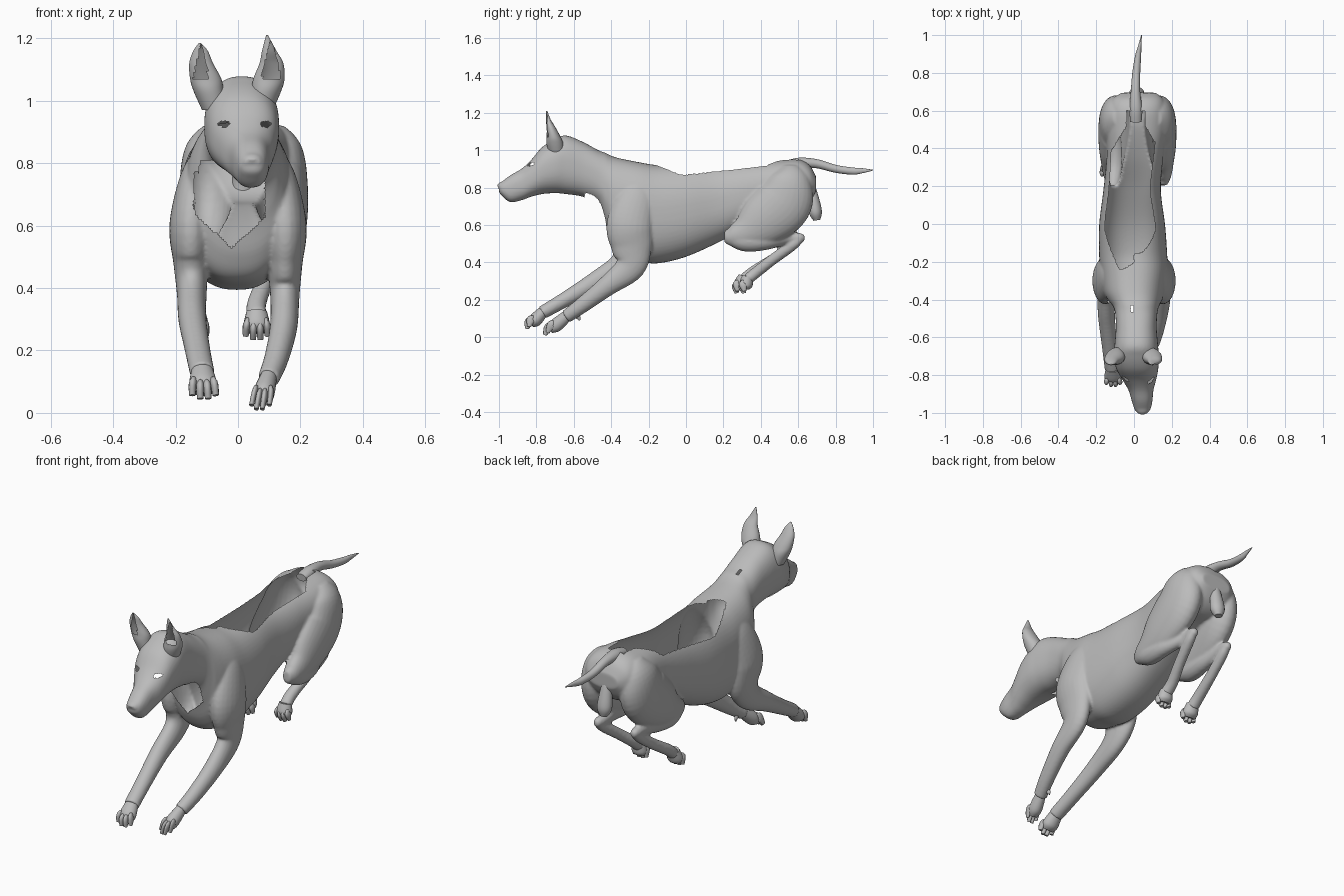
import bpy, bmesh, math
from mathutils import Vector

start_cube = bpy.data.objects.get("Cube")
if start_cube:
    bpy.data.objects.remove(start_cube, do_unlink=True)

grey = bpy.data.materials.new("coat_grey")
grey.use_nodes = True
tone = (0.5, 0.5, 0.5, 1)
grey.diffuse_color = tone
shader = next(n for n in grey.node_tree.nodes if n.type == 'BSDF_PRINCIPLED')
shader.inputs["Base Color"].default_value = tone
shader.inputs["Roughness"].default_value = 0.7


def smooth_path(rows, steps):
    """Catmull-Rom interpolation through every column of the rows."""
    padded = [rows[0]] + list(rows) + [rows[-1]]
    result = []
    for before, start, end, after in zip(padded, padded[1:], padded[2:], padded[3:]):
        for step in range(steps):
            t = step / steps
            result.append([
                b + t * ((c - a) / 2 + t * ((a - 2.5 * b + 2 * c - d / 2)
                                            + t * (1.5 * (b - c) + (d - a) / 2)))
                for a, b, c, d in zip(before, start, end, after)])
    result.append(list(rows[-1]))
    return result


def add_object(name, bm, cut=None):
    """Turn the bmesh into a smooth grey object, leaving out the cut faces."""
    bm.normal_update()
    if cut:
        gone = [f for f in bm.faces if cut(f.calc_center_median(), f.normal)]
        bmesh.ops.delete(bm, geom=gone, context='FACES')
    for face in bm.faces:
        face.smooth = len(face.verts) == 4
    mesh = bpy.data.meshes.new(name)
    bm.to_mesh(mesh)
    bm.free()
    mesh.materials.append(grey)
    obj = bpy.data.objects.new(name, mesh)
    bpy.context.collection.objects.link(obj)
    return obj


def loft(name, rows, sides=20, steps=6, axis=None, power=1.0, cut=None):
    """Skin through rows of (x, y, z, side radius, other radius)."""
    rows = smooth_path(rows, steps)
    centres = [Vector(row[:3]) for row in rows]
    bm = bmesh.new()
    rings = []
    for i, row in enumerate(rows):
        ahead = centres[min(i + 1, len(rows) - 1)]
        tangent = axis or (ahead - centres[max(i - 1, 0)]).normalized()
        side = Vector((1, 0, 0))
        side = (side - tangent * side.dot(tangent)).normalized()
        other = tangent.cross(side)
        ring = []
        for k in range(sides):
            angle = math.tau * k / sides
            u, v = (math.copysign(abs(f) ** power, f)
                    for f in (math.cos(angle), math.sin(angle)))
            ring.append(bm.verts.new(centres[i] + side * u * max(row[3], 0.002)
                                     + other * v * max(row[4], 0.002)))
        rings.append(ring)
    for low, high in zip(rings, rings[1:]):
        for k in range(sides):
            n = (k + 1) % sides
            bm.faces.new((low[k], low[n], high[n], high[k]))
    bm.faces.new(rings[0])
    bm.faces.new(rings[-1])
    bmesh.ops.recalc_face_normals(bm, faces=bm.faces)
    return add_object(name, bm, cut)


def fuse(name, parts, cut):
    """Melt overlapping solids into one skin, then open it."""
    bm = bmesh.new()
    for part in parts:
        bm.from_mesh(part.data)
        bpy.data.objects.remove(part, do_unlink=True)
    skin = add_object(name, bm)
    remesh = skin.modifiers.new("melt", 'REMESH')
    remesh.mode = 'VOXEL'
    remesh.voxel_size = 0.007
    relax = skin.modifiers.new("relax", 'SMOOTH')
    relax.iterations = 6
    graph = bpy.context.evaluated_depsgraph_get()
    bm = bmesh.new()
    bm.from_object(skin, graph)
    bpy.data.objects.remove(skin, do_unlink=True)
    return add_object(name, bm, cut)


def body_openings(c, normal):
    # Open back, narrowing between the hips
    rim = .868 + .11 * max(c.y, 0) + .4 * max(-.03 - c.y, 0) - (.035 if c.x < 0 else 0)
    front_edge = -.25 + .55 * max(c.x + .08, 0)
    half = max(.05, .18 - .6 * max(c.y - .3, 0))
    back = front_edge < c.y < .6 and c.z > rim and abs(c.x - .01) < half
    # Open throat, wider on the right
    throat = (-.54 < c.y < -.36 and .53 + .9 * abs(c.x + .02) < c.z < .77
              and -.14 < c.x < .085)
    cheek = -.66 < c.y < -.42 and .6 < c.z < .81 and -.13 < c.x < 0
    nape = abs(c.x + .01) < .2 * (c.y + .48) and c.y < -.43 and c.z > .9
    # Eye slits
    eyes = c.y < -.74 and any(
        (abs(c.x - x) / .018) ** 2 + (abs(c.z - .925) / .009) ** 2 < 1
        for x in (-.045, .088))
    return back or throat or cheek or nape or eyes


# Body, neck and head: y, x centre, top, bottom, half width
stations = [
    (-1, .045, .815, .775, .022), (-.985, .045, .83, .757, .04),
    (-.94, .043, .865, .722, .054), (-.88, .037, .9, .732, .066),
    (-.83, .029, .945, .75, .087), (-.77, .018, 1.015, .765, .11),
    (-.7, .012, 1.06, .77, .12), (-.64, .012, 1.078, .765, .115),
    (-.55, .012, 1.043, .75, .108), (-.47, .012, 1, .71, .112),
    (-.43, .01, .985, .6, .125), (-.4, .005, .97, .5, .145),
    (-.35, 0, .955, .43, .165), (-.25, 0, .935, .405, .178),
    (-.15, -.005, .92, .395, .18), (0, -.01, .92, .43, .174),
    (.18, -.01, .92, .51, .152), (.35, .005, .935, .6, .15),
    (.5, .015, .948, .66, .16), (.6, .018, .95, .68, .155),
    (.66, .02, .92, .72, .135), (.695, .025, .86, .78, .09)]
core = [loft("torso", [(x, y, (top + low) / 2, half, (top - low) / 2)
                       for y, x, top, low, half in stations],
             sides=56, steps=8, axis=Vector((0, 1, 0)), power=.84)]

# Nose pad
core.append(loft("nose", [(.045, -.955, .815, .02, .015), (.045, -.98, .808, .036, .025),
                          (.045, -1.002, .797, .026, .018)]))

# Front legs: lower leg paths differ between the two sides
forelegs = {
    "right": [(-.148, -.34, .385, .048, .075), (-.146, -.48, .3, .045, .053),
              (-.13, -.64, .205, .041, .041), (-.115, -.77, .13, .04, .036)],
    "left": [(.15, -.3, .375, .047, .08), (.146, -.42, .275, .044, .055),
             (.123, -.55, .175, .039, .043), (.098, -.64, .11, .035, .036)]}
for label, side in (("right", -1), ("left", 1)):
    shoulder = [(side * .1, -.22, .84, .03, .04), (side * .13, -.26, .75, .055, .1),
                (side * .15, -.3, .6, .07, .125), (side * .15, -.29, .48, .057, .11)]
    core.append(loft(label + "_front_leg", shoulder + forelegs[label], sides=24))

# Hind legs: x of knee, hock and foot, and shift of the foot along y
hind_feet = []
hip = .018
for label, side, hock, foot, shift in (("right", -1, -.115, -.137, 0),
                                       ("left", 1, .11, .06, .02)):
    knee = hip + side * .135
    core.append(loft(label + "_thigh", [
        (hip + side * .08, .56, .9, .05, .06), (hip + side * .11, .555, .83, .08, .12),
        (hip + side * .12, .52, .72, .086, .155), (hip + side * .13, .42, .63, .075, .14),
        (knee, .33, .565, .058, .1), (knee, .25, .54, .043, .06),
        (knee, .205, .54, .022, .03)], sides=28))
    core.append(loft(label + "_shank", [
        (knee, .22, .54, .03, .035), (knee, .31, .515, .05, .056),
        (knee - side * .005, .42, .515, .045, .05), (hock, .54, .53, .03, .033),
        (hock, .61, .53, .025, .027), (hock, .635, .53, .012, .014)]))
    core.append(loft(label + "_metatarsal", [
        (hock, .62, .54, .018, .016), (hock, .58, .5, .027, .028),
        ((hock + foot) / 2, .47, .42, .028, .029),
        (foot, .36 + shift, .35, .031, .03), (foot, .31 + shift, .31, .033, .03)]))
    hind_feet.append((label + "_hind_paw", (foot, .31 + shift, .325),
                      (foot, .27 + shift * 2, .235), .047))

fuse("body_head_and_legs", core, body_openings)

# Tail
loft("tail", [(.01, .54, .925, .03, .02), (.01, .61, .93, .034, .03),
              (.008, .7, .927, .025, .024), (.012, .8, .9, .021, .021),
              (.022, .89, .888, .016, .019), (.03, .94, .89, .009, .014),
              (.04, 1, .893, .002, .002)])

# Pouch and ridge under the tail
loft("rear_pouch", [(.015, .64, .86, .022, .03), (.015, .675, .76, .032, .03),
                    (.015, .692, .67, .04, .035), (.015, .7, .625, .02, .018)])


def paw(name, wrist, tip, width):
    """Pad with four toes fanned across x."""
    wrist, tip = Vector(wrist), Vector(tip)
    middle = wrist.lerp(tip, .5)
    loft(name + "_pad", [(*wrist, width * .7, .03), (*middle, width * .9, .036),
                         (*wrist.lerp(tip, .75), width * .65, .02)])
    for i in range(4):
        spread = Vector(((i - 1.5) / 1.5 * width * .75, 0, 0))
        inner = .12 if i in (1, 2) else 0
        knuckle = wrist.lerp(tip, .6 + inner) + spread * .9 + Vector((0, -.012, .012))
        end = wrist.lerp(tip, .88 + inner) + spread
        loft(f"{name}_toe_{i + 1}", [(*(middle + spread * .5), .01, .014),
                                     (*knuckle, width * .26, .024),
                                     (*end, width * .2, .01)], sides=12)


for foot_data in hind_feet:
    paw(*foot_data)
paw("right_front_paw", (-.115, -.765, .135), (-.108, -.85, .045), .05)
paw("left_front_paw", (.098, -.635, .115), (.068, -.755, .012), .038)
loft("left_dewclaw", [(.1, -.6, .13, .012, .02), (.095, -.575, .105, .008, .012),
                      (.095, -.57, .088, .003, .003)], sides=10)

# Ears: upright cups with a straight leading edge, open towards the front
for label, base, middle, tip, height in (("right", -.094, -.118, -.122, 1.185),
                                         ("left", .09, .107, .093, 1.21)):
    loft(label + "_ear", [
        (base * .8, -.69, .97, .04, .04), (base, -.7, 1.03, .048, .045),
        (base * 1.1, -.708, 1.07, .05, .038), (middle, -.722, 1.12, .038, .025),
        ((middle + tip) / 2, -.735, 1.16, .023, .013), (tip, -.745, height, .003, .003)],
        sides=32, steps=10, axis=Vector((0, 0, 1)),
        cut=lambda c, n, x=middle, top=height: (
            n.y < -.4 and c.z > 1.07 and abs(c.x - x) < .22 * (top - c.z)))
